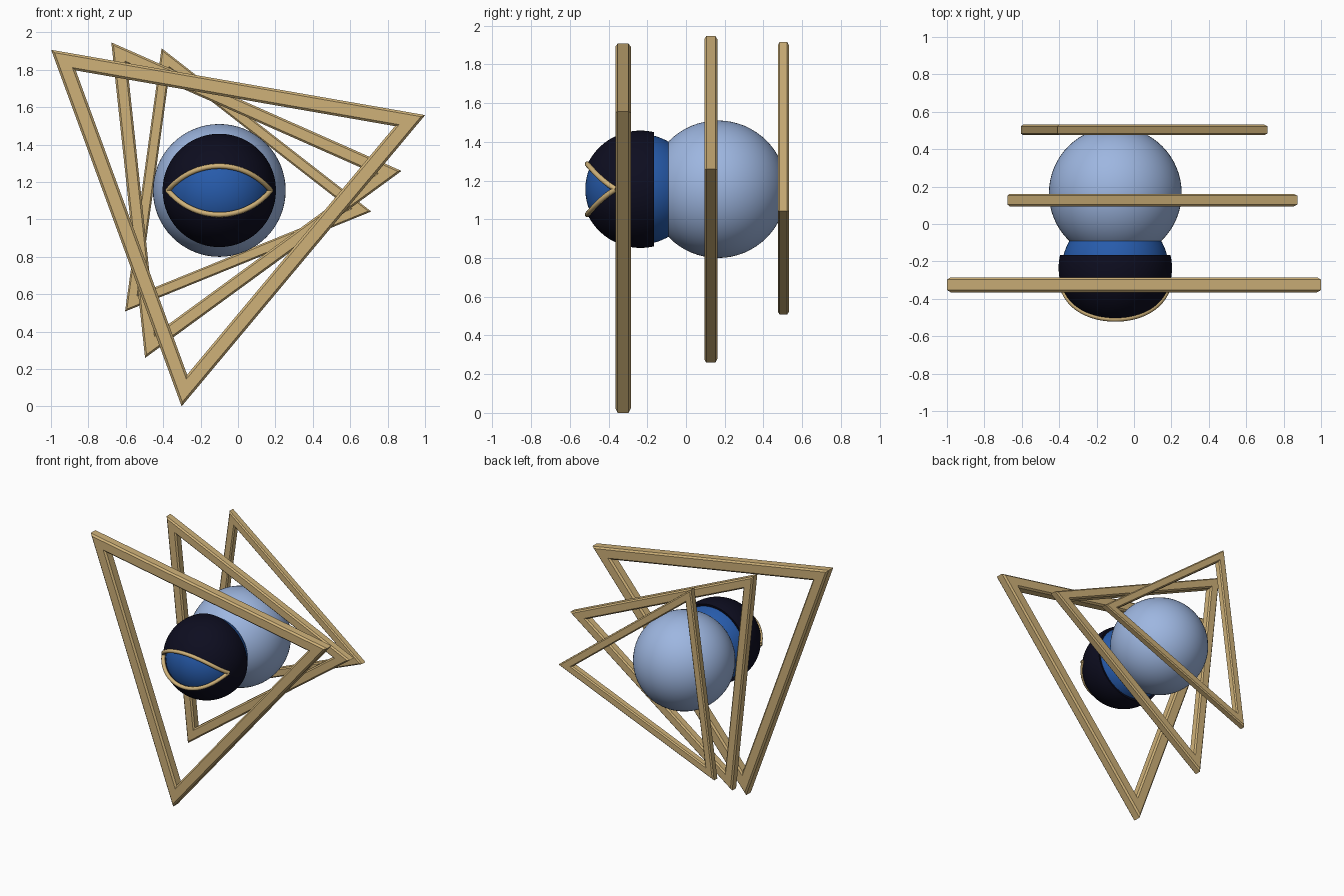
import bpy, bmesh, math
from mathutils import Vector

if "Cube" in bpy.data.objects:
    bpy.data.objects.remove(bpy.data.objects["Cube"])

CX, CZ = -0.10, 1.155          # shared axis of every part


def material(name, rgb):
    m = bpy.data.materials.new(name)
    m.diffuse_color = (*rgb, 1)
    m.use_nodes = True
    m.node_tree.nodes["Principled BSDF"].inputs["Base Color"].default_value = m.diffuse_color
    return m


GOLD = material("gold", (0.62, 0.44, 0.19))
PALE = material("pale_blue", (0.34, 0.47, 0.75))
BLUE = material("blue", (0.020, 0.105, 0.41))
NAVY = material("navy", (0.004, 0.004, 0.014))


def smooth(obj, angle=35):
    bpy.ops.object.select_all(action='DESELECT')
    obj.select_set(True)
    bpy.context.view_layer.objects.active = obj
    bpy.ops.object.shade_smooth_by_angle(angle=math.radians(angle))


def ring_mesh(name, rings, mat):
    """Closed surface: each ring is a loop of points, last ring joins the first."""
    bm = bmesh.new()
    vs = [[bm.verts.new(p) for p in ring] for ring in rings]
    n = len(vs[0])
    for i, a in enumerate(vs):
        b = vs[(i + 1) % len(vs)]
        for j in range(n):
            k = (j + 1) % n
            bm.faces.new((a[j], a[k], b[k], b[j]))
    bmesh.ops.recalc_face_normals(bm, faces=bm.faces)
    me = bpy.data.meshes.new(name)
    bm.to_mesh(me)
    bm.free()
    me.materials.append(mat)
    obj = bpy.data.objects.new(name, me)
    bpy.context.collection.objects.link(obj)
    return obj


def ball(name, y, radius, mat):
    bpy.ops.mesh.primitive_uv_sphere_add(segments=64, ring_count=32, radius=radius,
                                         location=(CX, y, CZ))
    obj = bpy.context.object
    obj.name = name
    obj.data.materials.append(mat)
    smooth(obj)


def triangle_frame(name, y, scale, angle):
    """Mitred triangle frame with a chamfered rectangular section."""
    R, w, h, c = 1.172 * scale, 0.086 * scale, 0.04 * scale, 0.012 * scale
    section = [(0, -h + c), (c, -h), (w - c, -h), (w, -h + c),
               (w, h - c), (w - c, h), (c, h), (0, h - c)]
    rings = []
    for inset, dy in section:
        r = R - 2 * inset
        rings.append([(CX + r * math.cos(math.radians(angle + 120 * k)), y + dy,
                       CZ + r * math.sin(math.radians(angle + 120 * k)))
                      for k in range(3)])
    ring_mesh(name, rings, GOLD)


# Three frames, each smaller and turned a little further
triangle_frame("front_frame", -0.325, 1.0, 140.1)
triangle_frame("middle_frame", 0.128, 0.836, 126.1)
triangle_frame("back_frame", 0.503, 0.70, 112.1)

# Body and eyeball
ball("body", 0.165, 0.355, PALE)
EYE_Y, SHELL, INNER = -0.235, 0.303, 0.285
ball("eyeball", EYE_Y, INNER, BLUE)

# Almond outline of the eye opening: two mirrored arcs
HALF_W, HALF_H = 0.275, 0.13
ARC = (HALF_W ** 2 + HALF_H ** 2) / (2 * HALF_H)
DROP = ARC - HALF_H


def lid_theta(phi):
    s = abs(math.sin(phi))
    rho = -DROP * s + math.sqrt(ARC ** 2 - (DROP * math.cos(phi)) ** 2)
    return math.asin(rho / SHELL)


def on_sphere(r, theta, phi):
    return Vector((CX + r * math.sin(theta) * math.cos(phi),
                   EYE_Y - r * math.cos(theta),
                   CZ + r * math.sin(theta) * math.sin(phi)))


# Eyelid shell: from the almond opening back to a flat rim, with thickness
N, STEPS = 96, 20
phis = [2 * math.pi * i / N for i in range(N)]
rim = math.pi / 2 + math.asin(0.07 / SHELL)


def shell_ring(r, t):
    return [on_sphere(r, lid_theta(p) * (1 - t) + rim * t, p) for p in phis]


ts = [i / STEPS for i in range(STEPS + 1)]
shell = ring_mesh("eyelid_shell", [shell_ring(SHELL, t) for t in ts]
                  + [shell_ring(INNER - 0.003, t) for t in reversed(ts)], NAVY)
smooth(shell)

# Gold trim along the upper and lower lids
for name, side in (("upper_lid_trim", 1), ("lower_lid_trim", -1)):
    cu = bpy.data.curves.new(name, 'CURVE')
    cu.dimensions = '3D'
    cu.bevel_depth = 0.014
    cu.bevel_resolution = 3
    cu.use_fill_caps = True
    M = 40
    sp = cu.splines.new('POLY')
    sp.points.add(M)
    for i in range(M + 1):
        p = side * math.pi * i / M
        sp.points[i].co = (*on_sphere(SHELL, lid_theta(p), p), 1)
    cu.materials.append(GOLD)
    trim = bpy.data.objects.new(name, cu)
    bpy.context.collection.objects.link(trim)
    bpy.ops.object.select_all(action='DESELECT')
    trim.select_set(True)
    bpy.context.view_layer.objects.active = trim
    bpy.ops.object.convert(target='MESH')
    smooth(bpy.context.object, 50)
